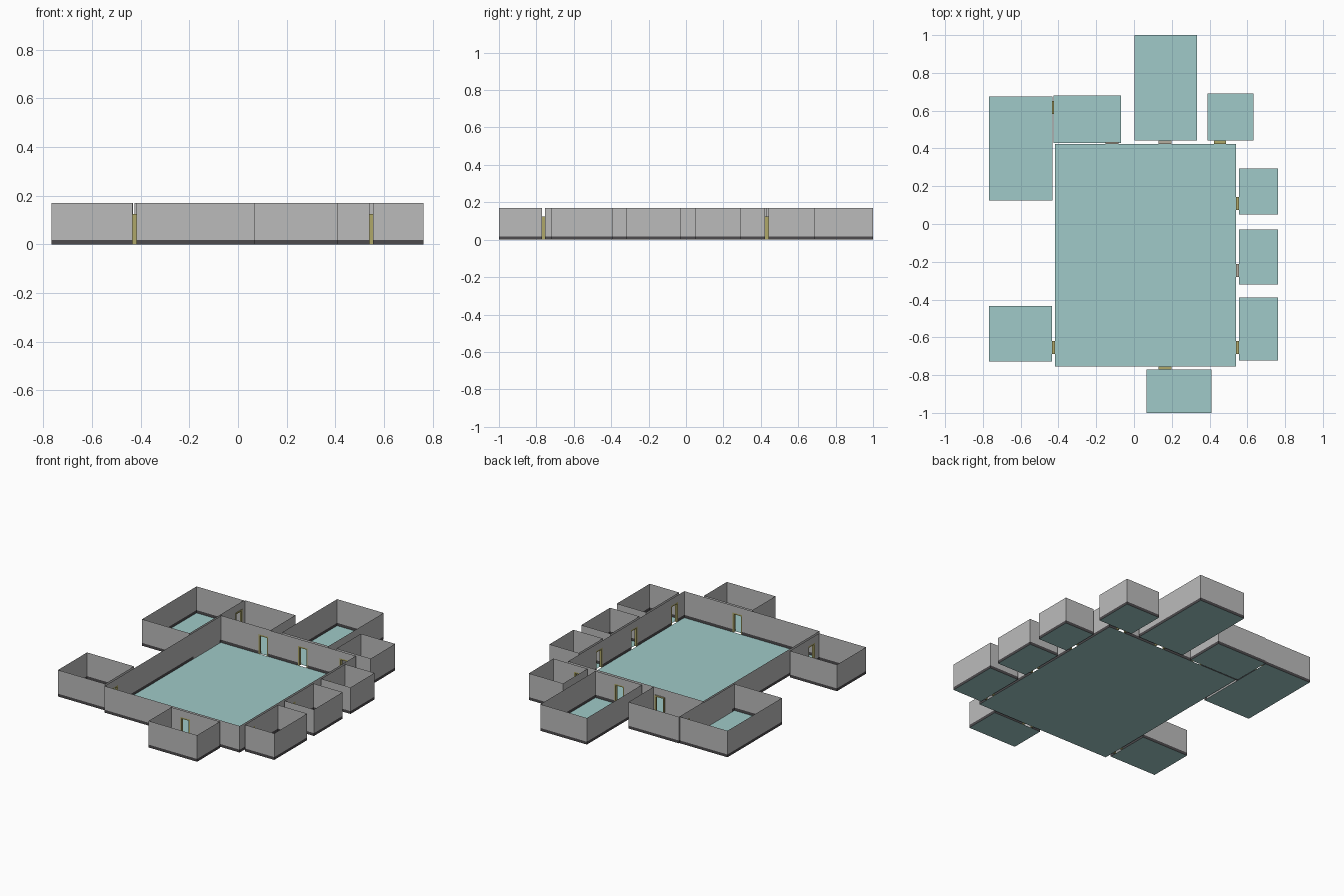
import bpy, bmesh

cube = bpy.data.objects.get("Cube")
if cube:
    bpy.data.objects.remove(cube, do_unlink=True)

WALL_H, SKIRT_H, DOOR_H, JAMB = 0.17, 0.018, 0.125, 0.009


def material(name, r, g, b):
    m = bpy.data.materials.new(name)
    m.use_nodes = True
    m.diffuse_color = (r, g, b, 1)
    m.node_tree.nodes["Principled BSDF"].inputs["Base Color"].default_value = (r, g, b, 1)
    return m


WALL = material("wall grey", 0.5, 0.5, 0.5)
SKIRT = material("skirting charcoal", 0.075, 0.07, 0.075)
FLOOR = material("floor pale teal", 0.35, 0.59, 0.58)
FRAME = material("door frame olive yellow", 0.43, 0.39, 0.14)
PALE = material("door head beige", 0.47, 0.43, 0.35)

# Rooms: west, south, east, north edges
rooms = {
    "main_hall": (-0.418, -0.754, 0.54, 0.423),
    "northwest_room": (-0.767, 0.124, -0.431, 0.675),
    "back_left_room": (-0.426, 0.429, -0.069, 0.68),
    "back_room": (0.003, 0.442, 0.333, 1.0),
    "back_corner_room": (0.389, 0.442, 0.632, 0.69),
    "side_room_a": (0.555, 0.05, 0.763, 0.294),
    "side_room_b": (0.555, -0.32, 0.763, -0.029),
    "side_room_c": (0.555, -0.722, 0.763, -0.389),
    "southwest_room": (-0.767, -0.728, -0.434, -0.434),
    "front_room": (0.066, -1.0, 0.41, -0.77),
}

# Doorways: west, south, east, north edges, and whether the head is beige
doors = {
    "northwest_door": (-0.435, 0.582, -0.423, 0.651, False),
    "back_left_door": (-0.15, 0.423, -0.082, 0.435, True),
    "back_door": (0.13, 0.423, 0.198, 0.442, True),
    "back_corner_door": (0.423, 0.423, 0.486, 0.442, False),
    "side_door_a": (0.54, 0.074, 0.555, 0.143, False),
    "side_door_b": (0.54, -0.28, 0.555, -0.212, True),
    "side_door_c": (0.54, -0.688, 0.555, -0.619, False),
    "southwest_door": (-0.434, -0.688, -0.418, -0.619, False),
    "front_door": (0.13, -0.77, 0.198, -0.754, False),
}
# Shared wall stretch without skirting
PLAIN = (-0.431, 0.148, -0.418, 0.407)


def finish(bm, name, mats):
    me = bpy.data.meshes.new(name)
    bm.to_mesh(me)
    bm.free()
    for m in mats:
        me.materials.append(m)
    ob = bpy.data.objects.new(name, me)
    bpy.context.collection.objects.link(ob)
    return ob


def span_on_wall(rect, axis, at, a, b):
    """Range of a rectangle along a wall, or None if it is not on the wall."""
    other = 1 - axis
    if rect[other] - 0.005 < at < rect[other + 2] + 0.005:
        lo, hi = rect[axis], rect[axis + 2]
        if lo > a and hi < b:
            return lo, hi
    return None


def wall(bm, axis, at, a, b, flip):
    def quad(u0, u1, z0, z1, mat):
        corners = [(u0, z0), (u1, z0), (u1, z1), (u0, z1)]
        if flip:
            corners.reverse()
        vs = [bm.verts.new((u, at, z) if axis == 0 else (at, u, z)) for u, z in corners]
        bm.faces.new(vs).material_index = mat

    gaps = [s for s in (span_on_wall(d, axis, at, a, b) for d in doors.values()) if s]
    plain = span_on_wall(PLAIN, axis, at, a, b)
    cuts = sorted({a, b, *(u for g in gaps for u in g), *(plain or ())})
    for u0, u1 in zip(cuts, cuts[1:]):
        if (u0, u1) in gaps:
            quad(u0, u1, DOOR_H, WALL_H, 0)
        else:
            quad(u0, u1, 0, SKIRT_H, 0 if (u0, u1) == plain else 1)
            quad(u0, u1, SKIRT_H, WALL_H, 0)


# Floors and walls with skirting
for name, (w, s, e, n) in rooms.items():
    bm = bmesh.new()
    bm.faces.new([bm.verts.new((x, y, 0)) for x, y in ((w, s), (e, s), (e, n), (w, n))])
    finish(bm, name + "_floor", [FLOOR])
    bm = bmesh.new()
    wall(bm, 0, s, w, e, False)
    wall(bm, 0, n, w, e, True)
    wall(bm, 1, e, s, n, False)
    wall(bm, 1, w, s, n, True)
    bmesh.ops.remove_doubles(bm, verts=bm.verts, dist=0.0001)
    finish(bm, name + "_walls", [WALL, SKIRT])


def box(bm, lo, hi):
    vs = bmesh.ops.create_cube(bm, size=1)["verts"]
    for v in vs:
        v.co = [lo[i] if v.co[i] < 0 else hi[i] for i in range(3)]


# Door frames: two jambs and a head
for name, (w, s, e, n, beige) in doors.items():
    axis = 0 if e - w > n - s else 1
    lo, hi = (w, s), (e, n)
    bm = bmesh.new()

    def piece(u0, u1, z0, z1):
        p, q = [*lo, z0], [*hi, z1]
        p[axis], q[axis] = u0, u1
        box(bm, p, q)

    piece(lo[axis], lo[axis] + JAMB, 0, DOOR_H - JAMB)
    piece(hi[axis] - JAMB, hi[axis], 0, DOOR_H - JAMB)
    piece(lo[axis], hi[axis], DOOR_H - JAMB, DOOR_H)
    bm.normal_update()
    for f in bm.faces:
        if beige and f.normal.z > 0.9 and f.calc_center_median().z > DOOR_H - 0.001:
            f.material_index = 1
    finish(bm, name + "_frame", [FRAME, PALE])
